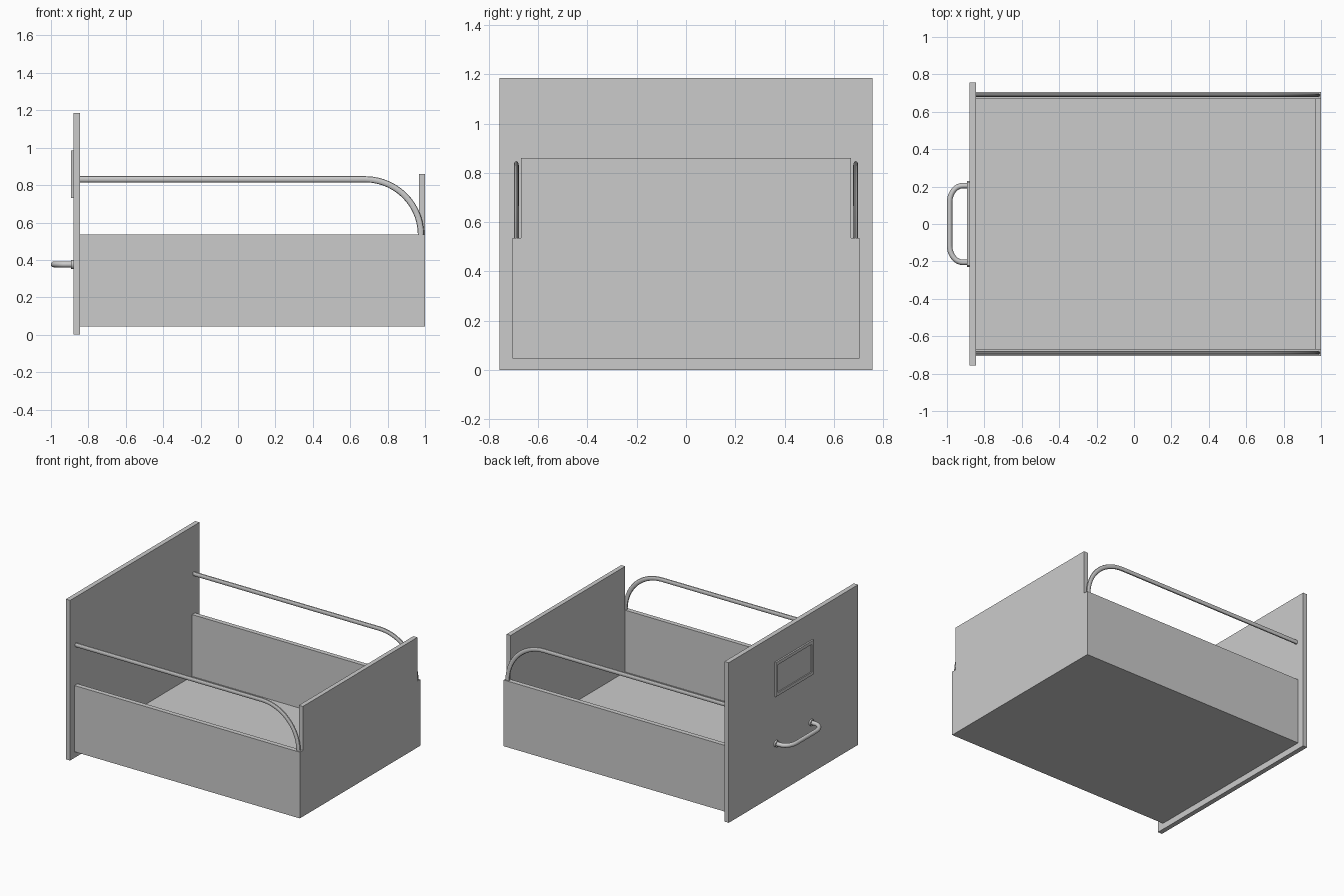
import bpy, bmesh
from math import cos, sin, pi
from mathutils import Vector

if "Cube" in bpy.data.objects:
    bpy.data.objects.remove(bpy.data.objects["Cube"])


def make_object(name, bm, smooth=False):
    bmesh.ops.recalc_face_normals(bm, faces=bm.faces)
    me = bpy.data.meshes.new(name)
    bm.to_mesh(me)
    bm.free()
    ob = bpy.data.objects.new(name, me)
    bpy.context.collection.objects.link(ob)
    if smooth:
        bpy.ops.object.select_all(action='DESELECT')
        ob.select_set(True)
        bpy.context.view_layer.objects.active = ob
        bpy.ops.object.shade_smooth_by_angle()
    return ob


def box(name, lo, hi):
    bm = bmesh.new()
    bmesh.ops.create_cube(bm, size=1)
    for v in bm.verts:
        v.co = Vector(l + (c + 0.5) * (h - l) for l, h, c in zip(lo, hi, v.co))
    return make_object(name, bm)


def sweep(name, path, normal, r_plane, r_normal, sides=12):
    """Oval tube along a planar path; normal is the path plane's normal."""
    bm = bmesh.new()
    pts, n, rings = [Vector(p) for p in path], Vector(normal), []
    for i, p in enumerate(pts):
        t = (pts[min(i + 1, len(pts) - 1)] - pts[max(i - 1, 0)]).normalized()
        if i == 0:
            t = (pts[1] - p).normalized()
        side = n.cross(t)
        rings.append([bm.verts.new(p + side * r_plane * cos(2 * pi * k / sides)
                                   + n * r_normal * sin(2 * pi * k / sides))
                      for k in range(sides)])
    for a, b in zip(rings, rings[1:]):
        for k in range(sides):
            j = (k + 1) % sides
            bm.faces.new((a[k], a[j], b[j], b[k]))
    bm.faces.new(rings[0])
    bm.faces.new(rings[-1])
    return make_object(name, bm, True)


# Drawer box
box("front_panel", (-0.88, -0.757, 0), (-0.845, 0.757, 1.185))
box("back_panel", (0.967, -0.67, 0.045), (1.0, 0.67, 0.86))
box("floor_panel", (-0.845, -0.67, 0.045), (0.967, 0.67, 0.078))

for s, side in ((-1, "near"), (1, "far")):
    y0, y1 = sorted((s * 0.67, s * 0.705))
    box(side + "_side_panel", (-0.845, y0, 0.045), (1.0, y1, 0.535))

    # Hanging-file rail, bending down at the back
    y = s * 0.689
    rail = [(-0.85, y, 0.831)]
    for i in range(15):
        a = pi / 2 * i / 14
        rail.append((0.68 + 0.298 * sin(a), y, 0.535 + 0.296 * cos(a)))
    rail.append((0.978, y, 0.53))
    sweep(side + "_rail", rail, (0, 1, 0), 0.0165, 0.010)

    # Round flange where the handle meets the front
    sweep(side + "_handle_flange", [(-0.892, s * 0.205, 0.376), (-0.878, s * 0.205, 0.376)],
          (0, 0, 1), 0.024, 0.024, 20)

# Bow handle
half = [(-0.88, 0.205, 0.376)]
for i in range(11):
    a = pi / 2 * i / 10
    half.append((-0.915 - 0.071 * sin(a), 0.115 + 0.09 * cos(a), 0.376))
sweep("handle", half + [(x, -y, z) for x, y, z in reversed(half)], (0, 0, 1), 0.0145, 0.0155, 16)

# Label holder: raised frame around a recessed card
bm = bmesh.new()
loops = []
for x, y, z in ((-0.878, 0.222, 0.127), (-0.892, 0.222, 0.127),
                (-0.892, 0.198, 0.103), (-0.884, 0.198, 0.103)):
    loops.append([bm.verts.new((x, sy * y, 0.857 + sz * z))
                  for sy, sz in ((-1, -1), (1, -1), (1, 1), (-1, 1))])
for a, b in zip(loops, loops[1:]):
    for k in range(4):
        j = (k + 1) % 4
        bm.faces.new((a[k], a[j], b[j], b[k]))
bm.faces.new(loops[0])
bm.faces.new(loops[-1])
make_object("label_holder", bm)
